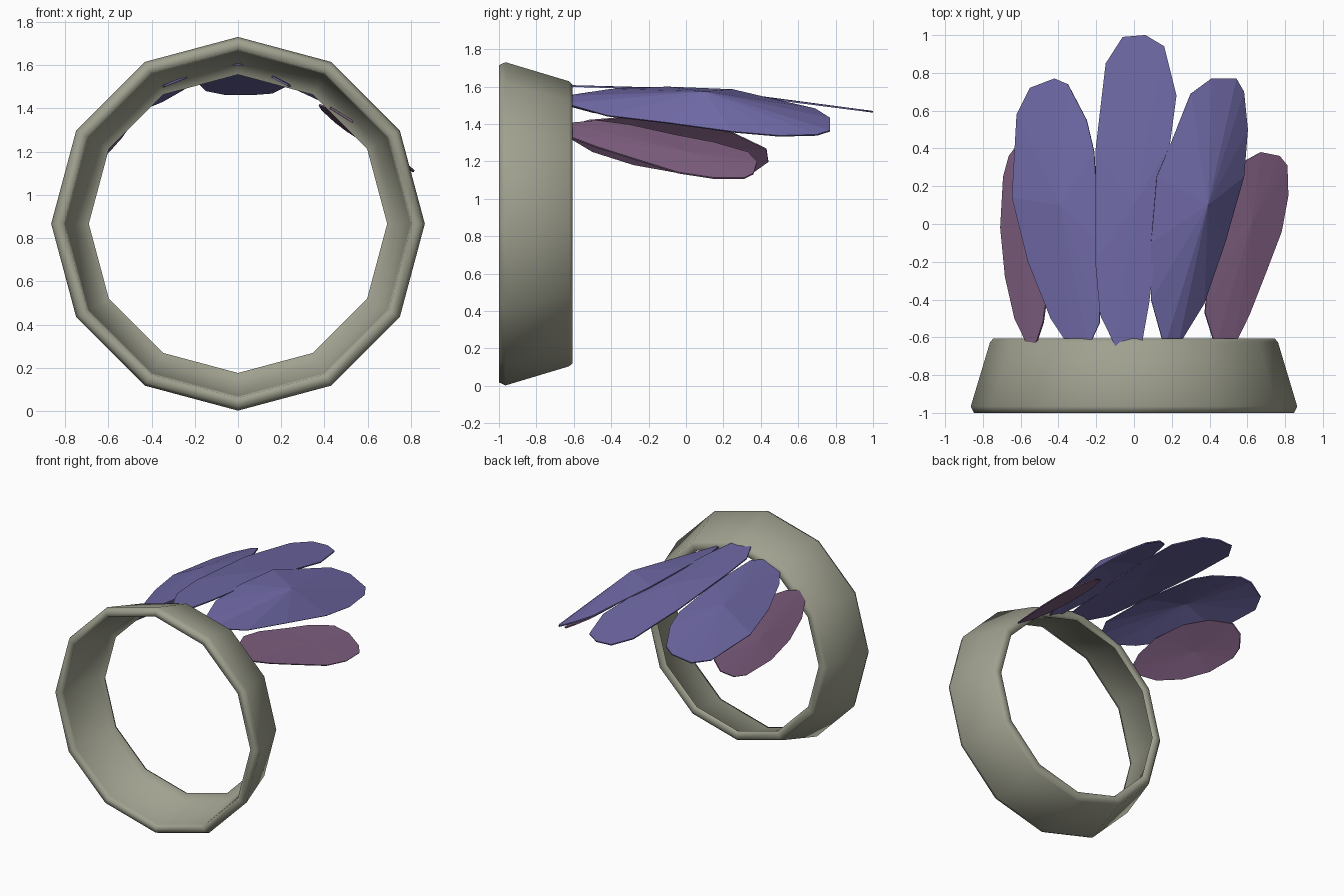
import bpy, bmesh, math


def material(name, rgb):
    m = bpy.data.materials.new(name)
    m.diffuse_color = (*rgb, 1.0)
    return m


STONE = material("grey_green_stone", (0.35, 0.355, 0.275))
VIOLET = material("violet", (0.155, 0.138, 0.37))
PLUM = material("plum", (0.225, 0.12, 0.23))


def make_object(name, bm, mat):
    mesh = bpy.data.meshes.new(name)
    bm.to_mesh(mesh)
    bm.free()
    mesh.materials.append(mat)
    ob = bpy.data.objects.new(name, mesh)
    bpy.context.collection.objects.link(ob)
    return ob


# Band: closed (y, radius) profile swept in 12 steps round the y axis
def ring(name, profile, centre_z, sides, mat):
    bm = bmesh.new()
    loops = []
    for i in range(sides):
        a = 2 * math.pi * i / sides
        loops.append([bm.verts.new((r * math.sin(a), y, centre_z + r * math.cos(a)))
                      for y, r in profile])
    n = len(profile)
    for i in range(sides):
        p, q = loops[i], loops[(i + 1) % sides]
        for j in range(n):
            k = (j + 1) % n
            bm.faces.new((p[j], p[k], q[k], q[j]))
    bmesh.ops.recalc_face_normals(bm, faces=bm.faces)
    return make_object(name, bm, mat)


# Thin flared wall with a small inward lip at the back
band = ring("ring_band",
            [(-1.0, 0.848), (-0.965, 0.864), (-0.625, 0.762), (-0.607, 0.745),
             (-0.607, 0.70), (-0.625, 0.69), (-0.645, 0.742), (-0.97, 0.797), (-1.0, 0.805)],
            0.866, 12, STONE)
bpy.context.view_layer.objects.active = band
band.select_set(True)
bpy.ops.object.shade_smooth_by_angle(angle=math.radians(80))
band.select_set(False)


# Petal: outline seen from above, draped over a spine (base, hub, tip) with a
# sideways slope on each half, fanned from a raised hub and given thickness
def petal(name, outline, spine, slopes, mat, raise_hub=0.02):
    base, hub, tip = spine

    def height(x, y):
        a, b = (base, hub) if y < hub[1] else (hub, tip)
        t = (y - a[1]) / (b[1] - a[1])
        dx = x - a[0] - t * (b[0] - a[0])
        return a[2] + t * (b[2] - a[2]) + slopes[dx > 0] * dx

    bm = bmesh.new()
    rim = [bm.verts.new((x, y, height(x, y))) for x, y in outline]
    mid = bm.verts.new((hub[0], hub[1], hub[2] + raise_hub))
    for i, v in enumerate(rim):
        bm.faces.new((mid, v, rim[(i + 1) % len(rim)]))
    bmesh.ops.recalc_face_normals(bm, faces=bm.faces)
    ob = make_object(name, bm, mat)
    s = ob.modifiers.new("thickness", "SOLIDIFY")
    s.thickness = 0.009
    s.offset = 0
    return ob


# Middle petal
petal("middle_petal",
      [(-0.10, -0.645), (-0.18, -0.48), (-0.205, -0.2), (-0.205, 0.38), (-0.15, 0.85),
       (-0.06, 0.99), (0.06, 1.0), (0.16, 0.94), (0.225, 0.68), (0.19, 0.42),
       (0.12, -0.1), (0.08, -0.42), (0.04, -0.645)],
      [(-0.03, -0.62, 1.603), (0.0, 0.1, 1.58), (0.04, 1.0, 1.465)], (0, 0), VIOLET, 0.004)

# Upper side petals
petal("upper_left_petal",
      [(-0.34, -0.65), (-0.24, -0.65), (-0.18, -0.52), (-0.185, -0.1), (-0.21, 0.38),
       (-0.25, 0.55), (-0.35, 0.74), (-0.42, 0.77), (-0.55, 0.72), (-0.62, 0.58),
       (-0.645, 0.14), (-0.56, -0.2), (-0.44, -0.5)],
      [(-0.28, -0.61, 1.53), (-0.39, 0.1, 1.49), (-0.42, 0.77, 1.405)],
      (0.42, 0.36), VIOLET, 0.025)
petal("upper_right_petal",
      [(0.16, -0.65), (0.23, -0.65), (0.29, -0.55), (0.37, -0.42), (0.48, -0.1),
       (0.58, 0.25), (0.60, 0.5), (0.58, 0.7), (0.54, 0.77), (0.41, 0.77),
       (0.30, 0.69), (0.20, 0.44), (0.12, 0.25), (0.09, -0.1), (0.09, -0.4)],
      [(0.20, -0.61, 1.53), (0.39, 0.1, 1.48), (0.48, 0.77, 1.40)],
      (-0.41, -0.62), VIOLET, 0.09)

# Lower side petals
petal("lower_right_petal",
      [(0.43, -0.645), (0.53, -0.645), (0.61, -0.48), (0.70, -0.25), (0.78, -0.04),
       (0.815, 0.15), (0.81, 0.31), (0.77, 0.36), (0.67, 0.38), (0.58, 0.33),
       (0.50, 0.15), (0.45, -0.05), (0.39, -0.3), (0.375, -0.47)],
      [(0.47, -0.6, 1.375), (0.62, 0.0, 1.24), (0.69, 0.38, 1.185)],
      (-0.55, -0.65), PLUM, 0.01)
petal("lower_left_petal",
      [(-0.56, -0.645), (-0.63, -0.5), (-0.68, -0.28), (-0.705, -0.02), (-0.69, 0.25),
       (-0.66, 0.36), (-0.60, 0.44), (-0.54, 0.43), (-0.48, 0.25), (-0.45, 0.0),
       (-0.45, -0.3), (-0.48, -0.52), (-0.52, -0.64)],
      [(-0.54, -0.62, 1.36), (-0.60, -0.05, 1.255), (-0.61, 0.42, 1.19)],
      (1.1, 1.1), PLUM, 0.02)
